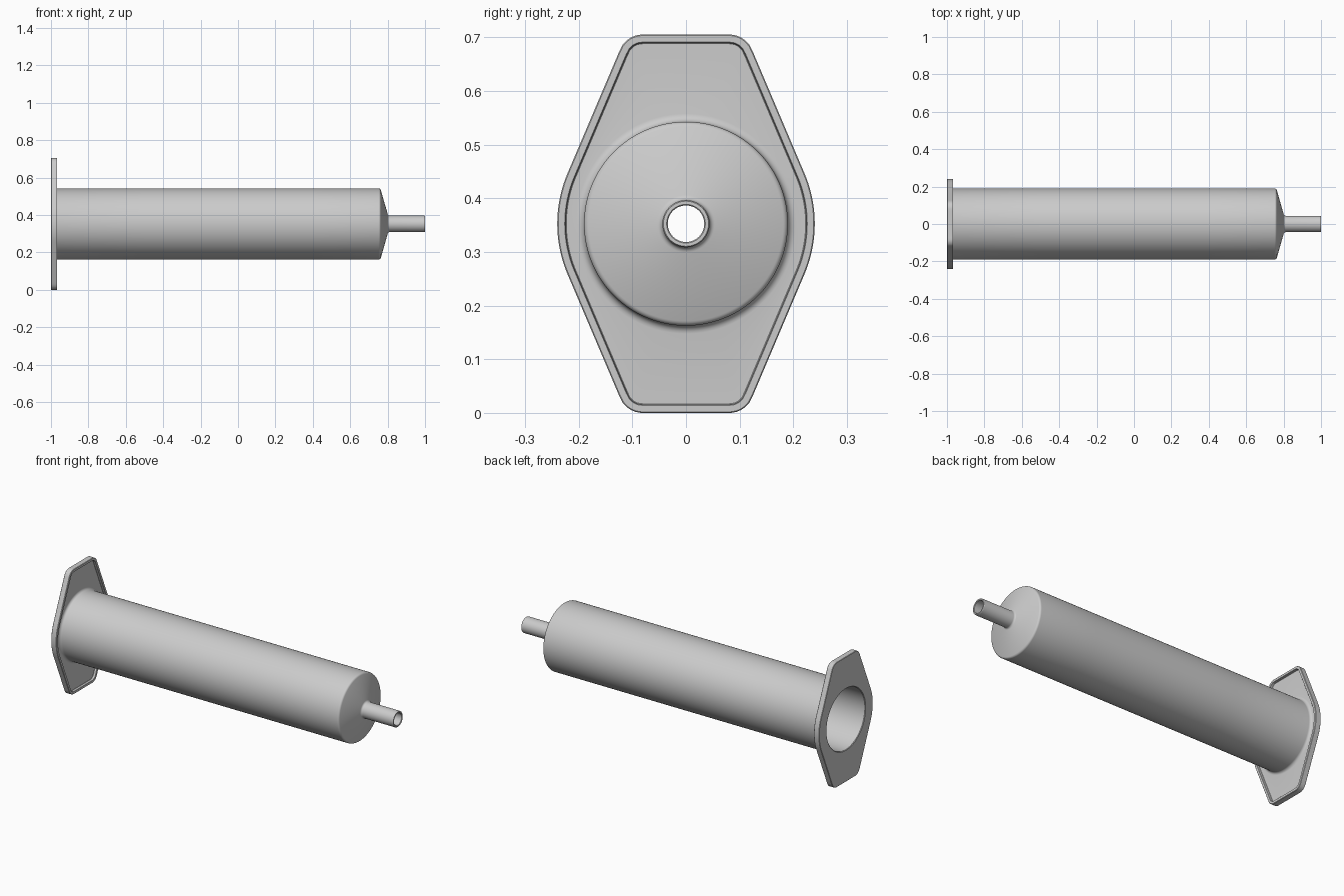
import bpy, bmesh, math

if "Cube" in bpy.data.objects:
    bpy.data.objects.remove(bpy.data.objects["Cube"])

N = 240            # points per ring
ZC = 0.3525        # height of the barrel axis
R, H, FR = 0.24, 0.3525, 0.045   # flange side radius, half height, corner fillet
PHI = math.radians(23)           # tilt of the straight flange sides


def flange_radius(a, d):
    """Polar radius of the flange outline, inset by d."""
    c, s = abs(math.cos(a)), abs(math.sin(a))
    t = math.atan2(s, c)
    if t <= PHI:
        return R - d
    cz = H - FR
    cy = (R - FR - cz * math.sin(PHI)) / math.cos(PHI)
    r = FR - d
    t1 = math.atan2(cz + r * math.sin(PHI), cy + r * math.cos(PHI))
    t2 = math.atan2(cz + r, cy)
    if t < t1:
        return (R - d) / math.cos(t - PHI)
    if t > t2:
        return (H - d) / s
    b = cy * c + cz * s
    return b + math.sqrt(max(0, b * b - (cy * cy + cz * cz - r * r)))


def arc(cx, cr, rad, a0, a1, n=5):
    """Round-over in the (x, radius) profile."""
    return [(cx + rad * math.cos(math.radians(a0 + (a1 - a0) * i / n)),
             cr + rad * math.sin(math.radians(a0 + (a1 - a0) * i / n)))
            for i in range(n + 1)]


# Flange outline rings: (x, inset)
flange = [(-1.0, 0.002), (-0.998, 0.0), (-0.969, 0.0), (-0.967, 0.002),
          (-0.967, 0.014), (-0.968, 0.015), (-0.979, 0.016), (-0.980, 0.017)]

# Outside of barrel, cone and nozzle, then the bore back to the open end
lathe = (arc(-0.965, 0.205, 0.015, 180, 270)
         + [(-0.5, 0.19), (0.0, 0.19), (0.4, 0.19)]
         + arc(0.752, 0.178, 0.012, 90, 16)
         + [(0.800, 0.054)] + arc(0.811, 0.055, 0.011, 190, 270)
         + [(0.997, 0.044), (1.0, 0.042), (1.0, 0.036), (0.998, 0.034),
            (0.795, 0.034), (0.752, 0.172), (0.4, 0.172), (0.0, 0.172),
            (-0.5, 0.172), (-0.997, 0.172), (-1.0, 0.175)])

bm = bmesh.new()
angles = [2 * math.pi * i / N for i in range(N)]


def ring(x, radius):
    return [bm.verts.new((x, radius(a) * math.cos(a), ZC + radius(a) * math.sin(a)))
            for a in angles]


rings = [ring(x, lambda a, d=d: flange_radius(a, d)) for x, d in flange]
rings += [ring(x, lambda a, r=r: r) for x, r in lathe]

# Skin consecutive rings into one closed shell
for k, p in enumerate(rings):
    q = rings[(k + 1) % len(rings)]
    for i in range(N):
        j = (i + 1) % N
        bm.faces.new((p[i], p[j], q[j], q[i]))
bmesh.ops.recalc_face_normals(bm, faces=bm.faces)

mesh = bpy.data.meshes.new("syringe_barrel")
bm.to_mesh(mesh)
bm.free()
obj = bpy.data.objects.new("syringe_barrel", mesh)
bpy.context.collection.objects.link(obj)

mat = bpy.data.materials.new("light_grey_plastic")
mat.diffuse_color = (0.6, 0.6, 0.6, 1)
mat.use_nodes = True
mat.node_tree.nodes["Principled BSDF"].inputs["Base Color"].default_value = mat.diffuse_color
mesh.materials.append(mat)

bpy.context.view_layer.objects.active = obj
obj.select_set(True)
bpy.ops.object.shade_smooth_by_angle(angle=math.radians(30))
